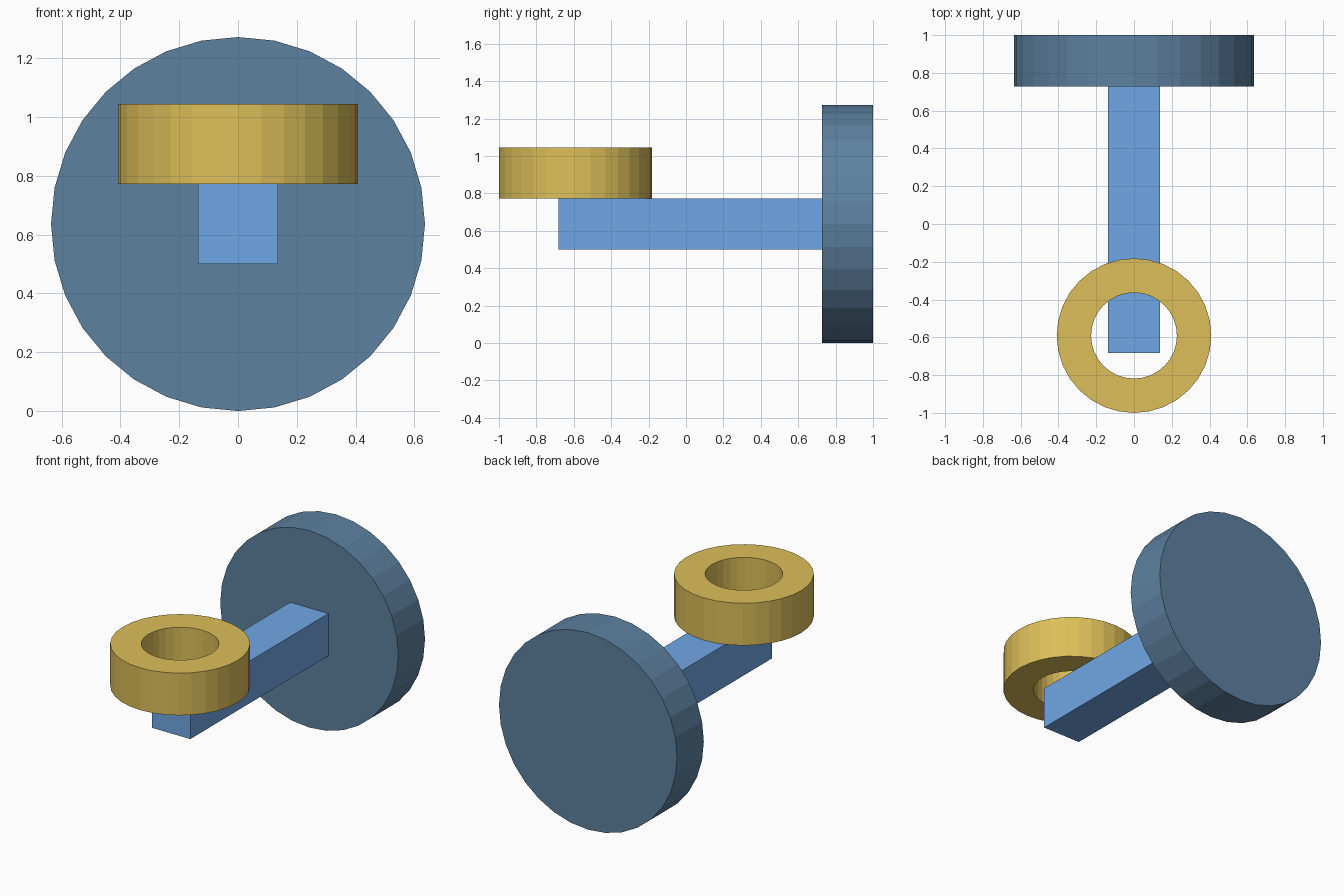
import bpy, bmesh, math
from mathutils import Matrix

if "Cube" in bpy.data.objects:
    bpy.data.objects.remove(bpy.data.objects["Cube"])

U = 1 / 11   # grid unit of the design
SIDES = 32


def material(name, color):
    m = bpy.data.materials.new(name)
    m.diffuse_color = (*color, 1)
    m.use_nodes = True
    m.node_tree.nodes["Principled BSDF"].inputs["Base Color"].default_value = m.diffuse_color
    return m


def finish(name, bm, mat):
    bmesh.ops.recalc_face_normals(bm, faces=bm.faces)
    me = bpy.data.meshes.new(name)
    bm.to_mesh(me)
    bm.free()
    ob = bpy.data.objects.new(name, me)
    me.materials.append(mat)
    bpy.context.collection.objects.link(ob)
    return ob


# upright base disc at the back
bm = bmesh.new()
bmesh.ops.create_cone(bm, cap_ends=True, segments=SIDES, radius1=7 * U, radius2=7 * U, depth=3 * U,
                      matrix=Matrix.Translation((0, 9.5 * U, 7 * U)) @ Matrix.Rotation(math.pi / 2, 4, 'X'))
finish("back_disc", bm, material("slate_blue", (0.11, 0.22, 0.35)))

# square arm reaching forward
bm = bmesh.new()
y0, y1 = -7.5 * U, 8 * U
bmesh.ops.create_cube(bm, size=1, matrix=Matrix.Translation((0, (y0 + y1) / 2, 7 * U))
                      @ Matrix.Diagonal((3 * U, y1 - y0, 3 * U, 1)))
finish("arm", bm, material("light_blue", (0.16, 0.39, 0.78)))

# open ring lying on the arm's end: spin a rectangular section
bm = bmesh.new()
cy = -6.5 * U
section = [(2.5, 8.5), (4.5, 8.5), (4.5, 11.5), (2.5, 11.5)]
loops = []
for i in range(SIDES):
    a = 2 * math.pi * i / SIDES
    loops.append([bm.verts.new((r * U * math.cos(a), cy + r * U * math.sin(a), z * U)) for r, z in section])
for i in range(SIDES):
    p, q = loops[i], loops[(i + 1) % SIDES]
    for j in range(4):
        k = (j + 1) % 4
        bm.faces.new((p[j], q[j], q[k], p[k]))
finish("ring", bm, material("gold", (0.72, 0.52, 0.10)))
